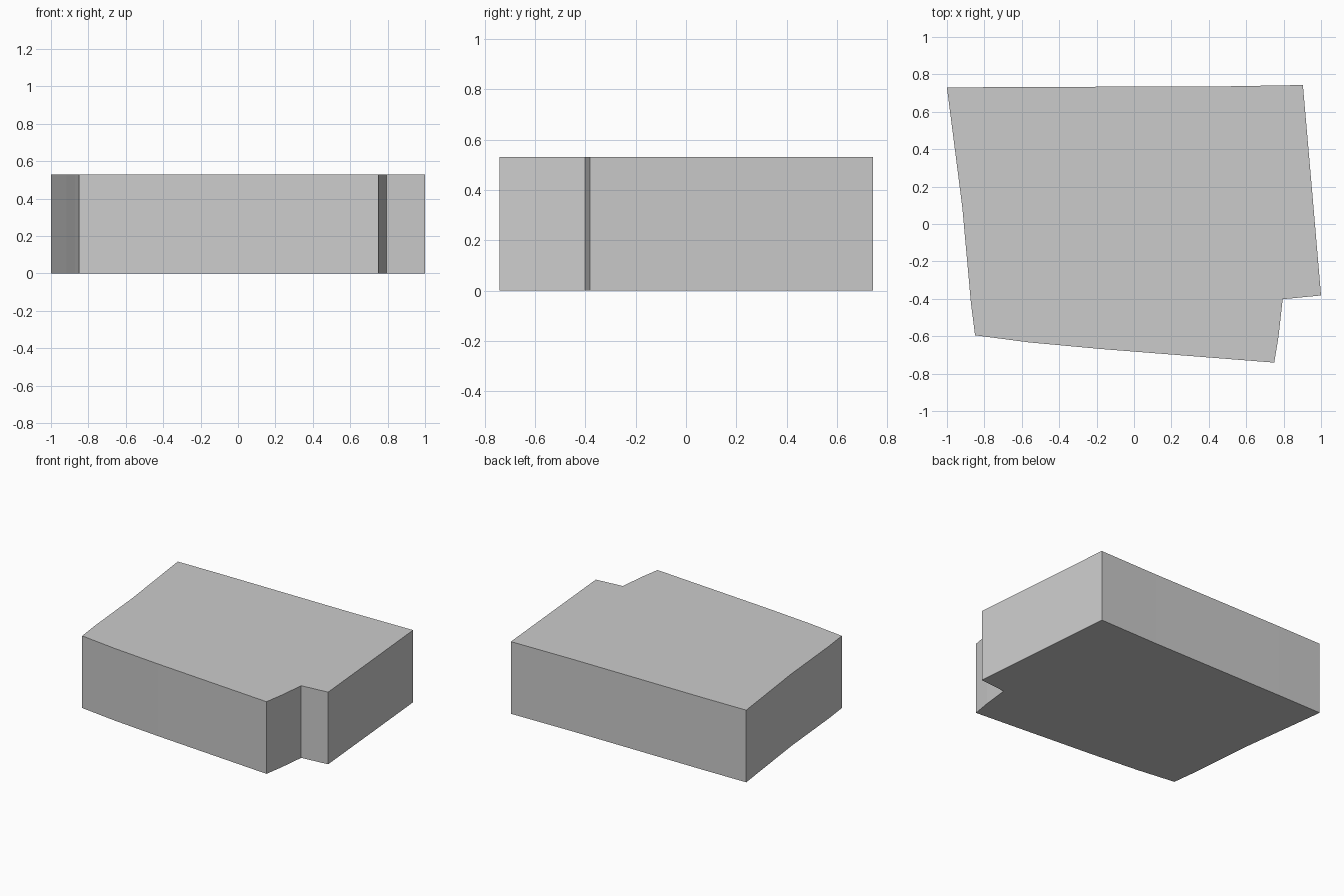
import bpy, bmesh

if "Cube" in bpy.data.objects:
    bpy.data.objects.remove(bpy.data.objects["Cube"])

HEIGHT = 0.53

# Footprint outline, counter-clockwise from the front left corner
OUTLINE = [
    (-0.85, -0.595), (-0.56, -0.633), (-0.18, -0.668), (0.75, -0.741),   # front wall
    (0.773, -0.60), (0.795, -0.402), (1.0, -0.382),                      # corner notch
    (0.952, 0.18), (0.903, 0.743),                                       # right wall
    (0.43, 0.735), (-0.64, 0.733), (-1.0, 0.729),                        # back wall
    (-0.918, 0.09), (-0.872, -0.42),                                     # left wall
]

# Extrude the footprint into a closed block
bm = bmesh.new()
base = bm.faces.new([bm.verts.new((x, y, 0)) for x, y in OUTLINE])
top = bmesh.ops.extrude_face_region(bm, geom=[base], use_keep_orig=True)
bmesh.ops.translate(bm, vec=(0, 0, HEIGHT),
                    verts=[v for v in top["geom"] if isinstance(v, bmesh.types.BMVert)])
bmesh.ops.recalc_face_normals(bm, faces=bm.faces)

mesh = bpy.data.meshes.new("building_block")
bm.to_mesh(mesh)
bm.free()
block = bpy.data.objects.new("building_block", mesh)
bpy.context.collection.objects.link(block)
